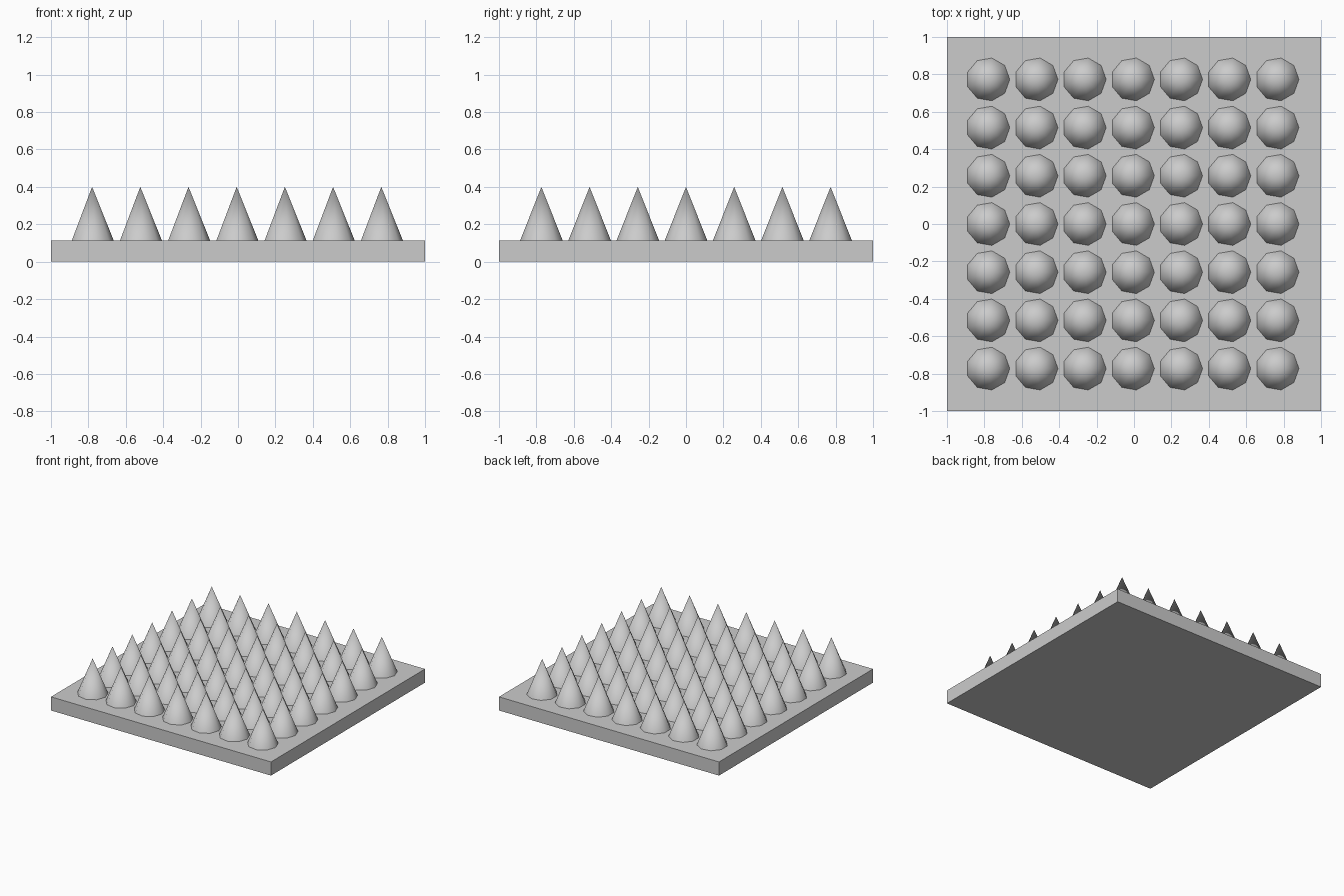
import bpy
import math

if "Cube" in bpy.data.objects:
    bpy.data.objects.remove(bpy.data.objects["Cube"])

PLATE_H = 0.112      # plate thickness
TIP_Z = 0.40         # height of the spike tips
COUNT = 7            # spikes per row
PITCH = 0.2577       # spacing between spikes
RADIUS = 0.116
CENTRE_X = -0.007    # the spike grid sits slightly left of centre

# Square base plate
bpy.ops.mesh.primitive_cube_add(size=1, location=(0, 0, PLATE_H / 2))
plate = bpy.context.object
plate.name = "base_plate"
plate.scale = (2, 2, PLATE_H)
bpy.ops.object.transform_apply(location=False, rotation=False, scale=True)

# One nine-sided smooth spike, with a corner pointing to +x
bpy.ops.mesh.primitive_cone_add(vertices=9, radius1=RADIUS, radius2=0,
                                depth=TIP_Z - PLATE_H,
                                rotation=(0, 0, -math.pi / 2))
master = bpy.context.object
bpy.ops.object.transform_apply(location=False, rotation=True, scale=False)
# primitive cones start with a corner on +y, so the turn puts it on +x
bpy.ops.object.shade_smooth_by_angle(angle=math.radians(60))
master.data.name = "spike"

# Grid of spikes sharing the same mesh
for row in range(COUNT):
    for col in range(COUNT):
        first = row == 0 and col == 0
        spike = master if first else bpy.data.objects.new("spike", master.data)
        if not first:
            bpy.context.collection.objects.link(spike)
        spike.name = f"spike_{row + 1}_{col + 1}"
        spike.location = (CENTRE_X + (col - (COUNT - 1) / 2) * PITCH,
                          (row - (COUNT - 1) / 2) * PITCH,
                          (PLATE_H + TIP_Z) / 2)
